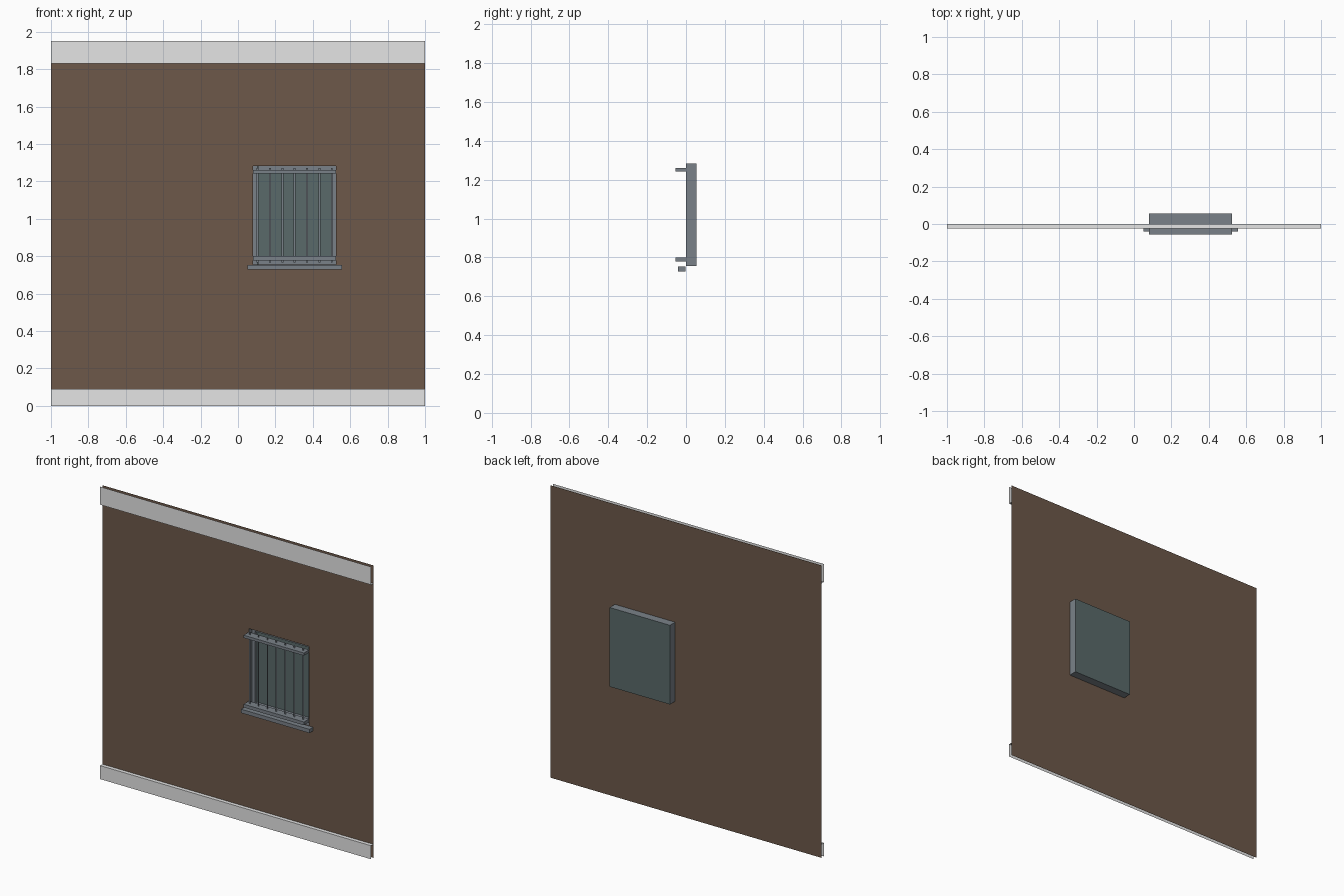
import bpy
import bmesh

cube = bpy.data.objects.get("Cube")
if cube:
    bpy.data.objects.remove(cube, do_unlink=True)


def material(name, r, g, b):
    m = bpy.data.materials.new(name)
    m.diffuse_color = (r, g, b, 1)
    m.use_nodes = True
    m.node_tree.nodes["Principled BSDF"].inputs["Base Color"].default_value = (r, g, b, 1)
    return m


BROWN = material("brown_plaster", 0.153, 0.098, 0.067)
PALE = material("pale_trim", 0.78, 0.78, 0.78)
STEEL = material("grey_metal", 0.195, 0.222, 0.25)
GLASS = material("dull_teal_glass", 0.1, 0.143, 0.143)


def sheets(name, quads, mat):
    """Object made of flat quads, each given by its four corners."""
    bm = bmesh.new()
    for quad in quads:
        bm.faces.new([bm.verts.new(p) for p in quad])
    bmesh.ops.remove_doubles(bm, verts=bm.verts, dist=1e-5)
    mesh = bpy.data.meshes.new(name)
    bm.to_mesh(mesh)
    bm.free()
    mesh.materials.append(mat)
    obj = bpy.data.objects.new(name, mesh)
    bpy.context.collection.objects.link(obj)
    return obj


def upright(x0, x1, z0, z1, y):
    """Quad facing the front."""
    return [(x0, y, z0), (x1, y, z0), (x1, y, z1), (x0, y, z1)]


def level(x0, x1, y0, y1, z, up=True):
    quad = [(x0, y0, z), (x1, y0, z), (x1, y1, z), (x0, y1, z)]
    return quad if up else quad[::-1]


def side(x, y0, y1, z0, z1, left=True):
    quad = [(x, y0, z0), (x, y1, z0), (x, y1, z1), (x, y0, z1)]
    return quad if left else quad[::-1]


def box(name, x0, x1, y0, y1, z0, z1, mat):
    return sheets(name, [
        upright(x0, x1, z0, z1, y0), upright(x0, x1, z0, z1, y1)[::-1],
        level(x0, x1, y0, y1, z1), level(x0, x1, y0, y1, z0, False),
        side(x1, y0, y1, z0, z1), side(x0, y0, y1, z0, z1, False)], mat)


TOP = 1.95
WX0, WX1, WZ0, WZ1 = 0.08, 0.525, 0.755, 1.283   # window opening
DEPTH = 0.055

# Thin wall sheet around the window opening
sheets("wall", [
    upright(-1, WX0, 0, TOP, 0), upright(WX1, 1, 0, TOP, 0),
    upright(WX0, WX1, 0, WZ0, 0), upright(WX0, WX1, WZ1, TOP, 0)], BROWN)

# Trim bands, open at their ends and at the outer edge
BAND = -0.025
sheets("top_band", [upright(-1, 1, 1.83, TOP, BAND),
                    level(-1, 1, BAND, 0, 1.83, False)], PALE)
sheets("base_band", [upright(-1, 1, 0, 0.09, BAND),
                     level(-1, 1, BAND, 0, 0.09)], PALE)

# Recess behind the wall and its pane
sheets("window_reveal", [
    level(WX0, WX1, 0, DEPTH, WZ1), level(WX0, WX1, 0, DEPTH, WZ0, False),
    side(WX1, 0, DEPTH, WZ0, WZ1), side(WX0, 0, DEPTH, WZ0, WZ1, False)], STEEL)
sheets("window_pane", [upright(WX0, WX1, WZ0, WZ1, DEPTH)], GLASS)

# Inner frame
RIM = 0.025
for name, x0, x1, z0, z1 in (
        ("frame_right", WX0, WX0 + RIM, WZ0, WZ1),
        ("frame_left", WX1 - RIM, WX1, WZ0, WZ1),
        ("frame_bottom", WX0 + RIM, WX1 - RIM, WZ0, WZ0 + RIM),
        ("frame_top", WX0 + RIM, WX1 - RIM, WZ1 - RIM, WZ1)):
    box(name, x0 + 0.001, x1 - 0.001, 0.03, DEPTH - 0.002, z0 + 0.001, z1 - 0.001, STEEL)

# Security grille: two rails and flat upright bars
box("upper_rail", WX0, WX1, -DEPTH, 0, 1.242, 1.26, STEEL)
box("lower_rail", WX0, WX1, -DEPTH, 0, 0.778, 0.8, STEEL)
for i in range(7):
    x = 0.105 + i * 0.066
    sheets(f"grille_bar_{i + 1}", [upright(x - 0.005, x + 0.005, 0.767, 1.271, -0.028)], STEEL)

# Sill
box("window_sill", 0.05, 0.555, -0.04, -0.002, 0.728, 0.753, STEEL)
